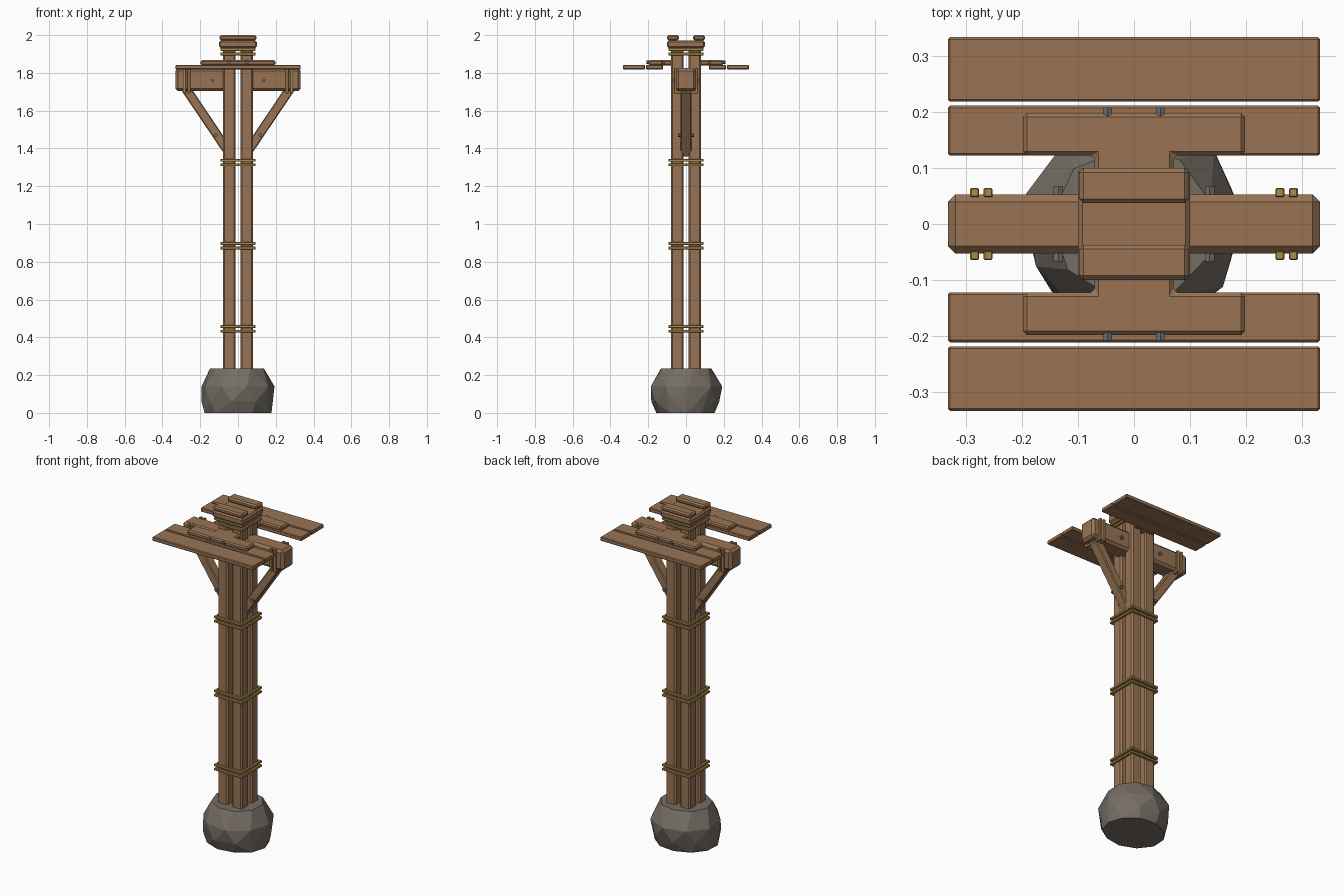
import bpy, bmesh, math, random
from mathutils import Matrix, Vector

cube = bpy.data.objects.get("Cube")
if cube:
    bpy.data.objects.remove(cube, do_unlink=True)


def material(name, rgb):
    m = bpy.data.materials.new(name)
    m.use_nodes = True
    m.diffuse_color = (*rgb, 1)
    m.node_tree.nodes["Principled BSDF"].inputs["Base Color"].default_value = (*rgb, 1)
    return m


WOOD = material("brown wood", (0.32, 0.175, 0.09))
ROPE = material("golden rope", (0.40, 0.26, 0.075))
STONE = material("grey stone", (0.18, 0.155, 0.13))
IRON = material("dark iron", (0.16, 0.16, 0.165))


def finish(name, bm, mat, bevel=0):
    bmesh.ops.recalc_face_normals(bm, faces=bm.faces)
    if bevel:
        bmesh.ops.bevel(bm, geom=bm.edges[:], offset=bevel, segments=1,
                        affect='EDGES', profile=0.5)
    me = bpy.data.meshes.new(name)
    bm.to_mesh(me)
    bm.free()
    me.materials.append(mat)
    ob = bpy.data.objects.new(name, me)
    bpy.context.collection.objects.link(ob)
    return ob


def add_box(bm, xs, ys, zs):
    size = [abs(r[1] - r[0]) for r in (xs, ys, zs)]
    mid = Vector([(r[0] + r[1]) / 2 for r in (xs, ys, zs)])
    bmesh.ops.create_cube(bm, size=1, matrix=Matrix.Translation(mid) @ Matrix.Diagonal((*size, 1)))


def box(name, xs, ys, zs, mat=WOOD, bevel=0.005):
    bm = bmesh.new()
    add_box(bm, xs, ys, zs)
    return finish(name, bm, mat, bevel)


def prism(name, outline, axis, lo, hi, mat=WOOD, bevel=0.005):
    """Extrude an outline along y or z."""
    bm = bmesh.new()
    place = (lambda a, b: (a, lo, b)) if axis == 'y' else (lambda a, b: (a, b, lo))
    face = bm.faces.new([bm.verts.new(place(a, b)) for a, b in outline])
    out = bmesh.ops.extrude_face_region(bm, geom=[face])
    step = Vector((0, hi - lo, 0)) if axis == 'y' else Vector((0, 0, hi - lo))
    bmesh.ops.translate(bm, vec=step, verts=[v for v in out["geom"] if isinstance(v, bmesh.types.BMVert)])
    return finish(name, bm, mat, bevel)


def bolt(name, x, y, z, radius=0.01, depth=0.024):
    bm = bmesh.new()
    bmesh.ops.create_cone(bm, cap_ends=True, segments=6, radius1=radius, radius2=radius, depth=depth,
                          matrix=Matrix.Translation((x, y, z)) @ Matrix.Rotation(math.pi / 2, 4, 'X'))
    return finish(name, bm, IRON)


def rope_ring(name, z, half=0.093, thick=0.014):
    bm = bmesh.new()
    for s in (-1, 1):
        side = (s * (half - thick), s * half)
        add_box(bm, (-half, half), side, (z - thick / 2, z + thick / 2))
        add_box(bm, side, (-half, half), (z - thick / 2, z + thick / 2))
    return finish(name, bm, ROPE, 0.002)


# Rough stone footing: hull of jittered rings
random.seed(4)
bm = bmesh.new()
for z, rx, ry, turn, n in ((0, 0.182, 0.158, 0, 11), (0.06, 0.19, 0.185, 0.5, 9),
                           (0.14, 0.198, 0.192, 0.1, 9), (0.235, 0.147, 0.14, 0.4, 9)):
    for i in range(n):
        a = math.tau * (i + turn) / n
        k = random.uniform(0.96, 1.02)
        bm.verts.new((rx * k * math.cos(a), ry * k * math.sin(a), z))
bmesh.ops.convex_hull(bm, input=bm.verts[:])
bmesh.ops.dissolve_limit(bm, angle_limit=0.1, verts=bm.verts[:], edges=bm.edges[:])
finish("stone_footing", bm, STONE)

# Four upright posts
for sx in (-1, 1):
    for sy in (-1, 1):
        box("post", (sx * 0.013, sx * 0.08), (sy * 0.013, sy * 0.08), (0.2, 1.94), bevel=0.009)

# Rope lashings up the posts
for z in (0.445, 0.885, 1.325, 1.912):
    for dz in (-0.012, 0.012):
        rope_ring("post_lashing", z + dz)

# Cap block with two planks
box("cap_block", (-0.1, 0.1), (-0.1, 0.1), (1.932, 1.972), bevel=0.008)
for s in (-1, 1):
    box("cap_plank", (-0.098, 0.098), (s * 0.037, s * 0.1), (1.972, 2.0), bevel=0.008)

# Side arms, braces, ropes and bolts
for s in (-1, 1):
    box("arm", (s * 0.03, s * 0.332), (-0.053, 0.053), (1.703, 1.825), bevel=0.014)
    brace = [(0.305, 1.715), (0.245, 1.715), (0.06, 1.44), (0.06, 1.352)]
    prism("brace", [(s * x, z) for x, z in brace], 'y', -0.028, 0.028)
    for x in (0.26, 0.284):
        bm = bmesh.new()
        span = (s * x - 0.008, s * x + 0.008)
        for sy in (-1, 1):
            add_box(bm, span, (sy * 0.048, sy * 0.064), (1.692, 1.825))
        add_box(bm, span, (-0.064, 0.064), (1.692, 1.706))
        finish("arm_lashing", bm, ROPE, 0.002)
    for sy in (-1, 1):
        bolt("arm_bolt", s * 0.135, sy * 0.055, 1.76)
        bolt("brace_bolt", s * 0.118, sy * 0.03, 1.47)

# Platform decks at front and back
tee = [(0.07, 0.05), (0.07, 0.122), (0.198, 0.122), (0.198, 0.198)]
for s in (-1, 1):
    box("outer_plank", (-0.332, 0.332), (s * 0.218, s * 0.333), (1.818, 1.842), bevel=0.004)
    box("inner_plank", (-0.332, 0.332), (s * 0.122, s * 0.211), (1.818, 1.842), bevel=0.004)
    outline = [(x, s * y) for x, y in tee] + [(-x, s * y) for x, y in reversed(tee)]
    prism("deck_bracket", outline, 'z', 1.84, 1.867, bevel=0.007)
    for x in (-0.047, 0.047):
        bolt("deck_bolt", x, s * 0.2, 1.857, 0.009, 0.016)
